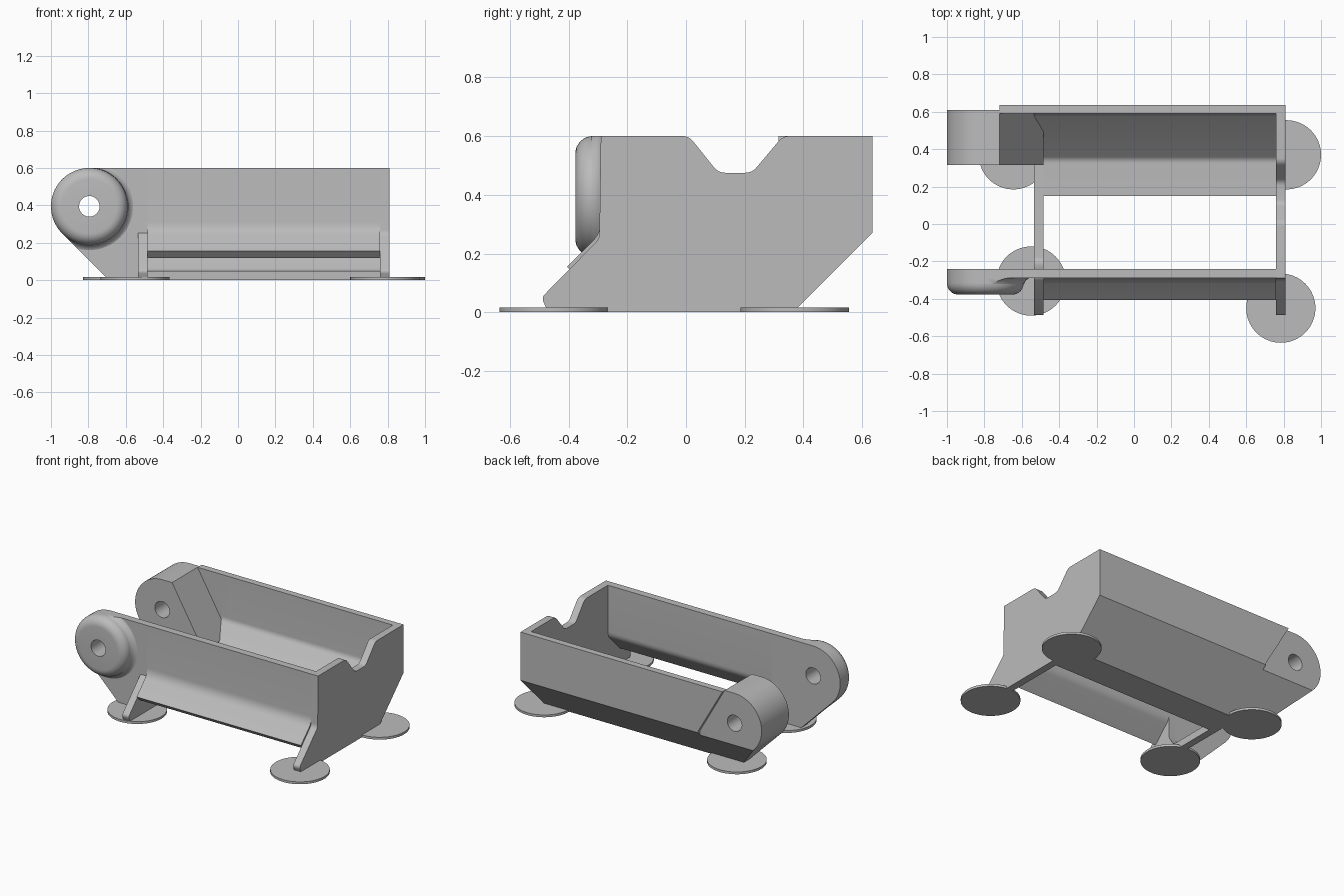
import bpy, bmesh, math
from mathutils import Vector

cube = bpy.data.objects.get("Cube")
if cube:
    bpy.data.objects.remove(cube)

grey = bpy.data.materials.new("plain grey")
grey.use_nodes = True
tone = (0.5, 0.5, 0.5, 1)
grey.diffuse_color = tone
grey.node_tree.nodes["Principled BSDF"].inputs["Base Color"].default_value = tone


def finish(name, bm):
    bmesh.ops.recalc_face_normals(bm, faces=bm.faces[:])
    mesh = bpy.data.meshes.new(name)
    bm.to_mesh(mesh)
    bm.free()
    mesh.materials.append(grey)
    ob = bpy.data.objects.new(name, mesh)
    bpy.context.collection.objects.link(ob)
    return ob


def rounded(corners, steps=6):
    """Polygon from (u, v) or (u, v, fillet radius) corners."""
    out = []
    for i, c in enumerate(corners):
        p = Vector(c[:2])
        if len(c) == 2:
            out.append(p)
            continue
        a = (Vector(corners[i - 1][:2]) - p).normalized()
        b = (Vector(corners[(i + 1) % len(corners)][:2]) - p).normalized()
        d = c[2] / math.tan(a.angle(b) / 2)
        for k in range(steps + 1):
            t = k / steps
            out.append(p + a * d * (1 - t) ** 2 + b * d * t ** 2)
    return out


def prism(name, pts, axis, lo, hi, cut=None):
    """Extrude a yz profile along x, or an xz profile along y."""
    def place(p, w):
        return (w, p[0], p[1]) if axis == "x" else (p[0], w, p[1])
    bm = bmesh.new()
    face = bm.faces.new([bm.verts.new(place(p, lo)) for p in pts])
    new = bmesh.ops.extrude_face_region(bm, geom=[face])["geom"]
    shift = Vector(place((0, 0), hi - lo))
    bmesh.ops.translate(bm, vec=shift, verts=[v for v in new if isinstance(v, bmesh.types.BMVert)])
    if cut:
        bmesh.ops.bisect_plane(bm, geom=bm.verts[:] + bm.edges[:] + bm.faces[:],
                               plane_co=cut[0], plane_no=cut[1], clear_outer=True)
        bmesh.ops.holes_fill(bm, edges=[e for e in bm.edges if e.is_boundary])
    return finish(name, bm)


def lathe(name, profile, centre, steps=64):
    """Revolve (radius, y) points about an axis along y."""
    bm = bmesh.new()
    rings = []
    for r, y in profile:
        rings.append([bm.verts.new((centre[0] + r * math.cos(k * math.tau / steps), y,
                                    centre[1] + r * math.sin(k * math.tau / steps)))
                      for k in range(steps)])
    for a, b in zip(rings, rings[1:]):
        for k in range(steps):
            j = (k + 1) % steps
            bm.faces.new((a[k], a[j], b[j], b[k]))
    bm.faces.new(rings[0])
    bm.faces.new(rings[-1])
    return finish(name, bm)


def boolean(ob, tool, mode):
    mod = ob.modifiers.new("cut", "BOOLEAN")
    mod.operation, mod.solver, mod.object = mode, "EXACT", tool
    graph = bpy.context.evaluated_depsgraph_get()
    graph.update()
    mesh = bpy.data.meshes.new_from_object(ob.evaluated_get(graph))
    ob.modifiers.clear()
    ob.data = mesh
    bpy.data.objects.remove(tool)


# Shared dimensions
PIVOT, R, HOLE, TOP = (-0.795, 0.395), 0.205, 0.055, 0.6
LEFT, RIGHT, WALL = -0.535, 0.81, 0.05


def ear(tail):
    """Round ear with a tangent running down to the base."""
    arc = [(PIVOT[0] + R * math.cos(math.radians(a)), PIVOT[1] + R * math.sin(math.radians(a)))
           for a in range(90, 226, 5)]
    return arc + [(-0.69, 0)] + tail


def drill(ob):
    boolean(ob, lathe("drill", [(HOLE, -1), (HOLE, 1)], PIVOT, 40), "DIFFERENCE")


# End walls
notch = [(0.33, TOP, 0.05), (0.225, 0.475, 0.05), (0.11, 0.475, 0.05), (0.01, TOP, 0.05)]
foot = [(-0.295, 0.25, 0.05), (-0.492, 0.05, 0.025), (-0.47, 0)]
prism("notched_end_wall", rounded([(0.365, 0), (0.635, 0.27), (0.635, TOP)] + notch
      + [(-0.29, TOP)] + foot), "x", RIGHT - WALL, RIGHT)
prism("low_end_wall", rounded([(0.33, 0), (0.33, 0.05), (-0.2, 0.05, 0.04), (-0.24, 0.12),
      (-0.24, 0.28)] + foot), "x", LEFT, LEFT + WALL)

# Back wall, slope and floor in one folded panel
prism("back_panel", rounded([(0.635, TOP), (0.635, 0.27), (0.365, 0), (0.15, 0), (0.15, 0.05),
      (0.345, 0.05, 0.05), (0.59, 0.295, 0.05), (0.59, TOP)]), "x", LEFT, RIGHT)
prism("back_wall_end", [(-0.72, TOP), (-0.53, 0.27), (-0.5, 0.27), (-0.5, TOP)], "y", 0.59, 0.635)

# Front wall with flared lower flap
prism("front_flap", rounded([(-0.24, TOP), (-0.29, TOP), (-0.29, 0.27, 0.1), (-0.405, 0.155),
      (-0.37, 0.12), (-0.24, 0.25, 0.08)]), "x", LEFT + WALL, RIGHT - WALL)
front = prism("front_ear_plate", ear([(-0.485, 0), (-0.485, TOP)]), "y", -0.29, -0.24)
drill(front)

# Raised boss on the front ear, blended into the plate
edge = [(R - 0.06 + 0.06 * math.sin(a), -0.317 - 0.06 * math.cos(a))
        for a in [k * math.pi / 16 for k in range(9)]]
flare = [(R + 0.05 * (1 - math.cos(a)), -0.335 + 0.05 * math.sin(a))
         for a in [k * math.pi / 12 for k in range(1, 7)]]
boss = lathe("front_ear_boss", edge + flare, PIVOT)
boolean(boss, prism("trim", ear([(-0.4, 0), (-0.4, TOP)]), "y", -0.5, -0.1), "INTERSECT")
drill(boss)

# Deep back ear with a sloped inner side and chamfered underside
back = prism("back_ear", ear([(-0.485, 0), (-0.485, 0.2), (-0.72, TOP)]), "y", 0.315, 0.61,
             cut=((0, 0.365, 0), (0, 1, -1)))
drill(back)

# Round base pads
for name, x, y in (("front_right_pad", -0.55, -0.305), ("back_right_pad", -0.645, 0.37),
                   ("front_left_pad", 0.785, -0.45), ("back_left_pad", 0.815, 0.37)):
    bm = bmesh.new()
    bmesh.ops.create_cone(bm, cap_ends=True, segments=64, radius1=0.185, radius2=0.185, depth=0.016)
    bmesh.ops.translate(bm, vec=(x, y, 0.008), verts=bm.verts[:])
    finish(name, bm)

# Smooth shading on curved runs only
bpy.ops.object.select_all(action="DESELECT")
for ob in bpy.context.collection.objects:
    if ob.type == "MESH":
        ob.select_set(True)
        bpy.context.view_layer.objects.active = ob
bpy.ops.object.shade_smooth_by_angle(angle=math.radians(30))
